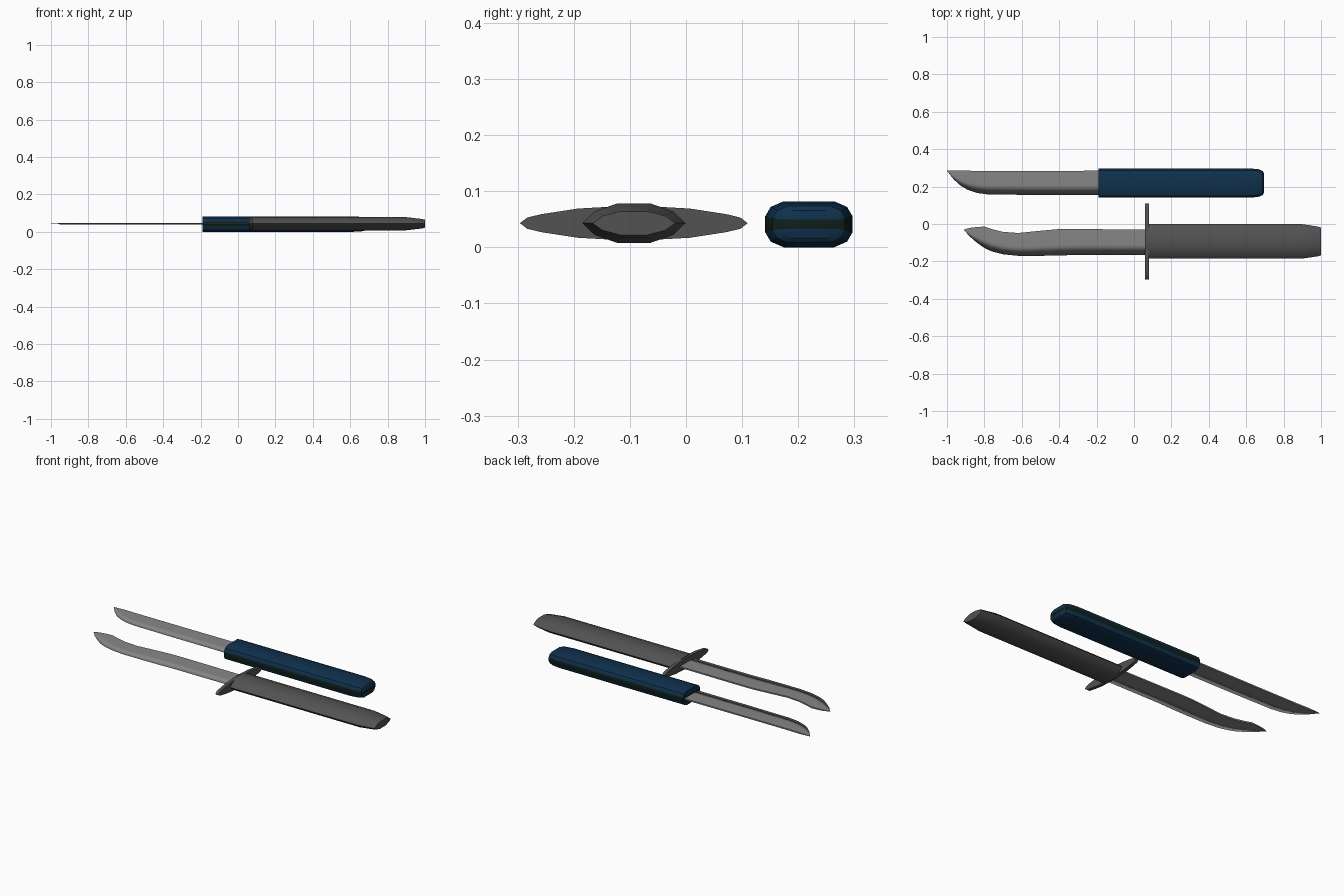
import bpy
import bmesh
import math

cube = bpy.data.objects.get("Cube")
if cube:
    bpy.data.objects.remove(cube, do_unlink=True)


def make_material(name, colour):
    material = bpy.data.materials.new(name)
    material.use_nodes = True
    rgba = (*colour, 1.0)
    material.diffuse_color = rgba
    material.node_tree.nodes["Principled BSDF"].inputs["Base Color"].default_value = rgba
    return material


steel = make_material("steel", (0.24, 0.24, 0.24))
dark_grey = make_material("dark grey", (0.085, 0.085, 0.085))
navy = make_material("navy blue", (0.005, 0.03, 0.075))
dark_green = make_material("dark green", (0.004, 0.014, 0.01))


def finish(name, bm, materials):
    bmesh.ops.recalc_face_normals(bm, faces=bm.faces)
    mesh = bpy.data.meshes.new(name)
    bm.to_mesh(mesh)
    bm.free()
    for material in materials:
        mesh.materials.append(material)
    obj = bpy.data.objects.new(name, mesh)
    bpy.context.collection.objects.link(obj)
    return obj


def smooth_by_angle(obj, degrees):
    bpy.ops.object.select_all(action="DESELECT")
    obj.select_set(True)
    bpy.context.view_layer.objects.active = obj
    bpy.ops.object.shade_smooth_by_angle(angle=math.radians(degrees))


def loft(name, centre, quarter, stations, materials, band=0.0):
    """Sweep a section, given as one quarter from side to top, along x.
    Stations are (x, width scale, height scale). Faces within the band
    of the mid height on the sides and ends take the second material."""
    cy, cz = centre
    lower = [(y, -z) for y, z in reversed(quarter) if z > 0]
    side = lower + list(quarter)
    levels = len(side)
    section = side + [(-y, z) for y, z in reversed(side)]
    count = len(section)
    bm = bmesh.new()
    rings = [[bm.verts.new((x, cy + y * sy, cz + z * sz)) for y, z in section]
             for x, sy, sz in stations]
    for a, b in zip(rings, rings[1:]):
        for i in range(count):
            j = (i + 1) % count
            bm.faces.new((a[i], a[j], b[j], b[i]))
    # end caps in level strips
    for ring in (rings[0], rings[-1]):
        for i in range(levels - 1):
            bm.faces.new((ring[i], ring[i + 1], ring[count - 2 - i], ring[count - 1 - i]))
    for face in bm.faces:
        if abs(face.calc_center_median().z - cz) < band:
            face.material_index = 1
    obj = finish(name, bm, materials)
    smooth_by_angle(obj, 32)
    return obj


def blade(name, outline, z, half):
    """Outline rows are (x, spine y, edge y); the body thins to a keen edge."""
    bm = bmesh.new()
    rings = []
    for x, spine, edge in outline:
        belly = edge + (spine - edge) * 0.4
        thick = half * min(1, 0.15 + (spine - edge) / 0.1)
        points = ((spine, thick), (belly, thick * 0.9), (edge, 0),
                  (belly, -thick * 0.9), (spine, -thick))
        rings.append([bm.verts.new((x, y, z + dz)) for y, dz in points])
    for a, b in zip(rings, rings[1:]):
        for i in range(5):
            j = (i + 1) % 5
            face = bm.faces.new((a[i], a[j], b[j], b[i]))
            face.smooth = True
    for ring in (rings[0], rings[-1]):
        bm.faces.new(ring)
    # crisp spine, soft roll towards the cutting edge
    for ring_a, ring_b in zip(rings, rings[1:]):
        for k in (0, 4):
            bm.edges.get((ring_a[k], ring_b[k])).smooth = False
    return finish(name, bm, [steel])


# Plain knife: straight blade and blue handle with a dark side band
blade("straight_blade",
      [(-1, 0.286, 0.284), (-0.965, 0.286, 0.24), (-0.93, 0.286, 0.207),
       (-0.89, 0.285, 0.183), (-0.84, 0.284, 0.166), (-0.78, 0.284, 0.158),
       (-0.5, 0.284, 0.155), (-0.17, 0.285, 0.155)], 0.043, 0.004)
loft("blue_handle", (0.219, 0.041),
     [(0.078, 0.014), (0.068, 0.031), (0.045, 0.041)],
     [(-0.19, 1, 1), (0.62, 1, 1), (0.665, 0.95, 0.93),
      (0.688, 0.83, 0.8), (0.695, 0.66, 0.6)],
     [navy, dark_green], 0.006)

# Guarded knife: swept blade, cross guard and grey handle
blade("swept_blade",
      [(-0.91, -0.03, -0.032), (-0.88, -0.021, -0.065), (-0.84, -0.016, -0.1),
       (-0.8, -0.014, -0.128), (-0.76, -0.027, -0.147), (-0.7, -0.042, -0.162),
       (-0.62, -0.048, -0.17), (-0.5, -0.036, -0.17), (-0.41, -0.028, -0.169),
       (-0.3, -0.027, -0.165), (0.07, -0.03, -0.165)], 0.043, 0.004)
loft("cross_guard", (-0.093, 0.043),
     [(0.203, 0), (0.19, 0.01), (0.165, 0.016), (0.1, 0.026), (0.03, 0.03)],
     [(0.06, 1, 1), (0.08, 1, 1)], [dark_grey])
loft("grey_handle", (-0.093, 0.043),
     [(0.092, 0), (0.07, 0.021), (0.03, 0.035)],
     [(0.07, 1, 1), (0.9, 1, 1), (0.985, 0.86, 0.72), (1, 0.8, 0.6)], [dark_grey])
